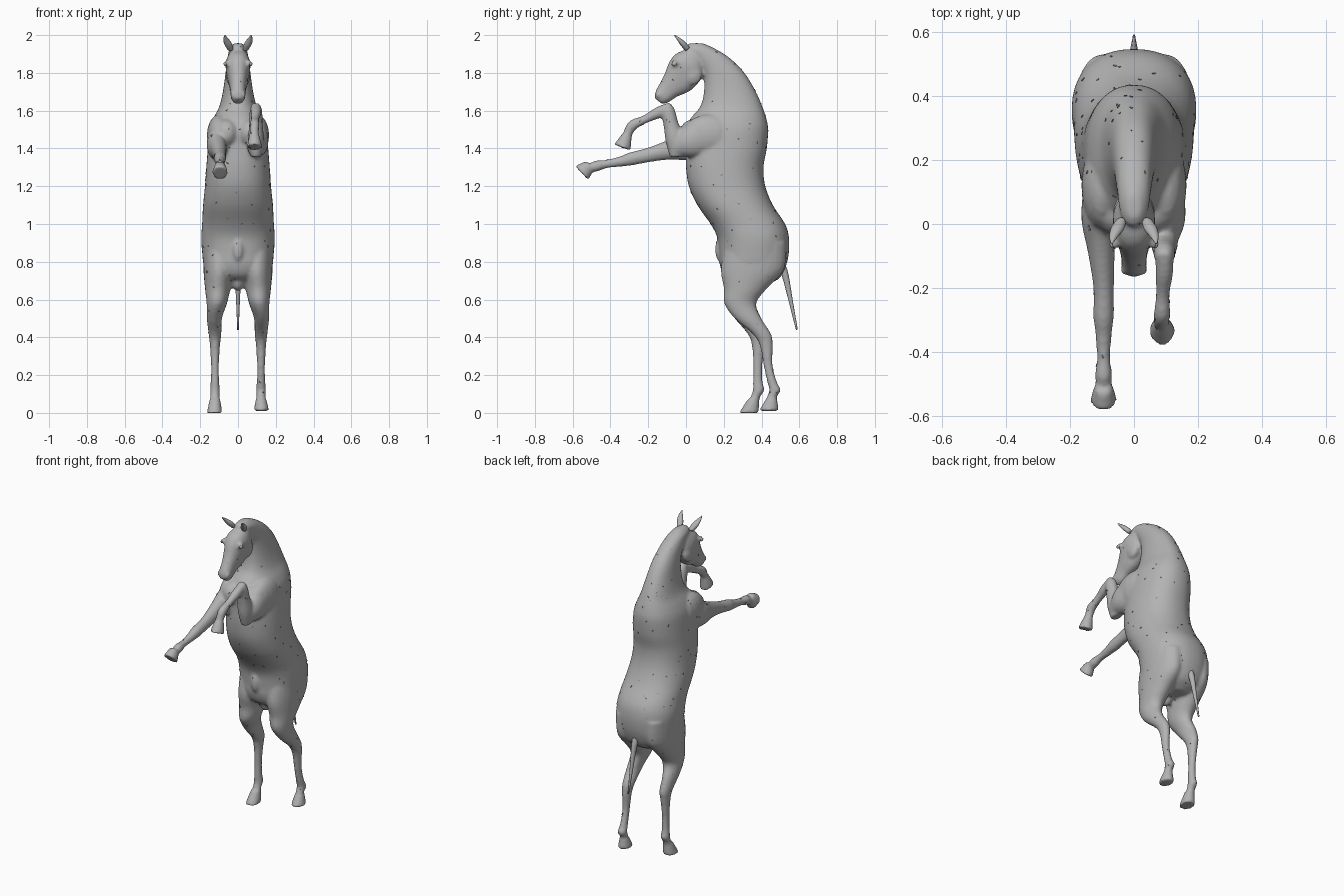
import bpy, bmesh, math, random
from mathutils import Vector, Matrix

if "Cube" in bpy.data.objects:
    bpy.data.objects.remove(bpy.data.objects["Cube"])

random.seed(4)


def material(name, value):
    m = bpy.data.materials.new(name)
    m.diffuse_color = (value, value, value, 1)
    m.use_nodes = True
    m.node_tree.nodes["Principled BSDF"].inputs["Base Color"].default_value = m.diffuse_color
    return m


COAT = material("grey_coat", 0.45)
FLECK = material("dark_grey_fleck", 0.25)


def smooth_stations(st, steps=4):
    """Catmull-Rom interpolation between cross-sections."""
    out = []
    for i in range(len(st) - 1):
        a, b, c, d = (Vector(st[min(max(j, 0), len(st) - 1)]) for j in range(i - 1, i + 3))
        for k in range(steps):
            t = k / steps
            out.append(0.5 * (2 * b + (c - a) * t + (2 * a - 5 * b + 4 * c - d) * t * t
                              + (3 * b - a - 3 * c + d) * t ** 3))
    return out + [Vector(st[-1])]


def loft(name, stations, level=False, power=2.0, sides=24):
    """Closed tube through (x, y, z, half width, half depth); level keeps rings horizontal."""
    st = smooth_stations([tuple(s) for s in stations])
    bm = bmesh.new()
    rings = []
    for i, s in enumerate(st):
        c = Vector(s[:3])
        tangent = Vector(st[min(i + 1, len(st) - 1)][:3]) - Vector(st[max(i - 1, 0)][:3])
        v = Vector((0, 1, 0)) if level else Vector((1, 0, 0)).cross(tangent).normalized()
        ring = []
        for k in range(sides):
            a = 2 * math.pi * k / sides
            ca, sa = math.cos(a), math.sin(a)
            p = math.copysign(abs(ca) ** (2 / power), ca) * max(s[3], 0.002)
            q = math.copysign(abs(sa) ** (2 / power), sa) * max(s[4], 0.002)
            ring.append(bm.verts.new(c + Vector((p, 0, 0)) + v * q))
        rings.append(ring)
    for r0, r1 in zip(rings, rings[1:]):
        for k in range(sides):
            n = (k + 1) % sides
            bm.faces.new((r0[k], r0[n], r1[n], r1[k]))
    bm.faces.new(rings[0])
    bm.faces.new(rings[-1])
    return finish(name, bm)


def ball(name, centre, radii):
    bm = bmesh.new()
    bmesh.ops.create_uvsphere(bm, u_segments=16, v_segments=10, radius=1,
                              matrix=Matrix.Translation(centre) @ Matrix.Diagonal((*radii, 1)))
    return finish(name, bm)


def finish(name, bm, mat=COAT):
    bmesh.ops.recalc_face_normals(bm, faces=bm.faces)
    me = bpy.data.meshes.new(name)
    bm.to_mesh(me)
    bm.free()
    me.materials.append(mat)
    me.polygons.foreach_set("use_smooth", [True] * len(me.polygons))
    ob = bpy.data.objects.new(name, me)
    bpy.context.collection.objects.link(ob)
    return ob


parts = []

# Torso and neck: height, front edge, back edge, half width
torso = [(.68, .29, .44, .06), (.72, .21, .50, .14), (.78, .18, .53, .18), (.85, .175, .545, .19),
         (.93, .165, .545, .195), (1.0, .13, .525, .19), (1.1, .06, .46, .185), (1.2, .015, .42, .175),
         (1.3, .0, .41, .168), (1.4, .0, .428, .16), (1.5, .0, .435, .15), (1.56, .025, .425, .13),
         (1.62, .075, .405, .10), (1.7, .095, .37, .08), (1.8, .09, .31, .066), (1.88, .04, .23, .055),
         (1.93, -.01, .15, .045), (1.957, .02, .09, .02)]
parts.append(loft("torso", [(0, (f + b) / 2, z, w, (b - f) / 2) for z, f, b, w in torso],
                  level=True, power=2.25, sides=40))

# Head
parts.append(loft("head", [(0, .05, 1.9, .045, .05), (0, .015, 1.845, .066, .092), (0, -.03, 1.775, .056, .09),
                           (0, -.088, 1.717, .042, .06), (0, -.125, 1.675, .038, .046),
                           (0, -.145, 1.65, .026, .026)], power=2.3))
for s in (-1, 1):
    parts.append(ball("brow", (s * .06, -.058, 1.852), (.014, .022, .016)))
    parts.append(ball("cheek", (s * .04, .035, 1.79), (.025, .05, .055)))
    parts.append(ball("nostril", (s * .03, -.145, 1.685), (.012, .015, .018)))

# Hind legs: one is set a little further back
lower_z = [.42, .36, .25, .16, .122, .09]
lower_w = [(.034, .05), (.027, .035), (.021, .024), (.023, .026), (.026, .031), (.024, .026)]
for s, ys, hoof_y, ground in ((1, [.40, .425, .435, .457, .472, .457], (.453, .438), .01),
                              (-1, [.375, .383, .38, .38, .385, .37], (.358, .333), 0)):
    st = [(s * .10, .37, .90, .085, .16), (s * .10, .352, .76, .083, .168), (s * .107, .315, .66, .068, .115),
          (s * .112, .287, .58, .054, .085), (s * .125, .328, .50, .04, .071)]
    st += [(s * .122, y, z, *w) for y, z, w in zip(ys, lower_z, lower_w)]
    parts.append(loft("hind_leg", st + [(s * .122, hoof_y[0], .06, .026, .028)], level=True))
    parts.append(loft("hind_hoof", [(s * .122, hoof_y[0], .075, .028, .03),
                                    (s * .124, hoof_y[1], ground, .041, .053)], level=True))

# Stretched foreleg
x = -.095
parts.append(loft("stretched_foreleg", [
    (-.10, .13, 1.46, .055, .10), (-.11, .02, 1.415, .055, .08), (-.102, -.09, 1.392, .042, .052),
    (x, -.20, 1.365, .032, .038), (x, -.29, 1.345, .032, .035), (x, -.34, 1.332, .026, .028),
    (x, -.42, 1.318, .021, .022), (x, -.47, 1.308, .027, .029), (x, -.50, 1.298, .024, .025),
    (x, -.525, 1.287, .024, .025)]))
parts.append(loft("stretched_hoof", [(x, -.507, 1.312, .028, .03), (x, -.552, 1.27, .042, .052)]))

# Folded foreleg: upper arm, forearm, cannon and hoof
x = .095
parts.append(loft("folded_upper_arm", [(.10, .13, 1.48, .055, .10), (.105, .02, 1.435, .056, .085),
                                       (x, -.045, 1.405, .045, .055), (x, -.075, 1.385, .03, .03)]))
parts.append(loft("folded_forearm", [(x, -.05, 1.355, .028, .035), (x, -.058, 1.44, .042, .05),
                                     (x, -.08, 1.53, .036, .04), (x, -.095, 1.6, .033, .036),
                                     (x, -.105, 1.637, .02, .02)]))
parts.append(loft("folded_cannon", [(x, -.09, 1.612, .028, .03), (x, -.15, 1.588, .028, .03),
                                    (.09, -.22, 1.553, .022, .022), (.088, -.28, 1.525, .026, .028),
                                    (.086, -.303, 1.49, .024, .025), (.086, -.317, 1.455, .024, .024)]))
parts.append(loft("folded_hoof", [(.086, -.313, 1.467, .028, .028), (.088, -.337, 1.405, .041, .047)]))

# Shoulder muscles, breast and groin
for s in (-1, 1):
    parts.append(ball("shoulder", (s * .10, .12, 1.47), (.065, .14, .11)))
    parts.append(ball("breast", (s * .06, .04, 1.48), (.065, .075, .075)))
parts.append(ball("sheath", (0, .18, .865), (.03, .026, .065)))
parts.append(ball("groin", (0, .29, .70), (.035, .05, .055)))

# Fuse the parts into one smooth skin
bpy.ops.object.select_all(action='DESELECT')
for p in parts:
    p.select_set(True)
body = parts[0]
bpy.context.view_layer.objects.active = body
bpy.ops.object.join()
body.name = "body"
rm = body.modifiers.new("fuse", 'REMESH')
rm.mode, rm.voxel_size, rm.use_smooth_shade = 'VOXEL', .009, True
sm = body.modifiers.new("soften", 'SMOOTH')
sm.factor, sm.iterations = .5, 5
skin = bpy.data.meshes.new_from_object(body.evaluated_get(bpy.context.evaluated_depsgraph_get()))
body.modifiers.clear()
body.data = skin
skin.materials.clear()
skin.materials.append(COAT)
skin.polygons.foreach_set("use_smooth", [True] * len(skin.polygons))

# Ears and eyes
for s, side in ((-1, "right"), (1, "left")):
    loft(side + "_ear", [(s * .04, .01, 1.925, .016, .014), (s * .052, -.015, 1.953, .021, .015),
                         (s * .064, -.04, 1.98, .013, .009), (s * .07, -.062, 2.0, .002, .002)], sides=12)
    ball(side + "_eye", (s * .067, -.062, 1.848), (.009, .014, .011))

# Bare tail
loft("tail", [(0, .50, .79, .022, .022), (0, .525, .73, .017, .018), (0, .555, .59, .010, .011),
              (0, .587, .44, .004, .005)], sides=12)

# Small coat flecks, thin plates lying on the skin
bm = bmesh.new()
for poly in random.sample(list(skin.polygons), 150):
    if poly.center.z < .1:
        continue
    r = random.uniform(.004, .008)
    turn = poly.normal.to_track_quat('Z', 'Y').to_matrix().to_4x4()
    mat = (Matrix.Translation(poly.center + poly.normal * .001) @ turn
           @ Matrix.Rotation(random.uniform(0, 3), 4, 'Z') @ Matrix.Diagonal((r, r * .5, 1, 1)))
    bmesh.ops.create_cone(bm, cap_ends=True, segments=6, radius1=1, radius2=1, depth=.002, matrix=mat)
flecks = finish("coat_flecks", bm, FLECK)
flecks.data.polygons.foreach_set("use_smooth", [False] * len(flecks.data.polygons))
